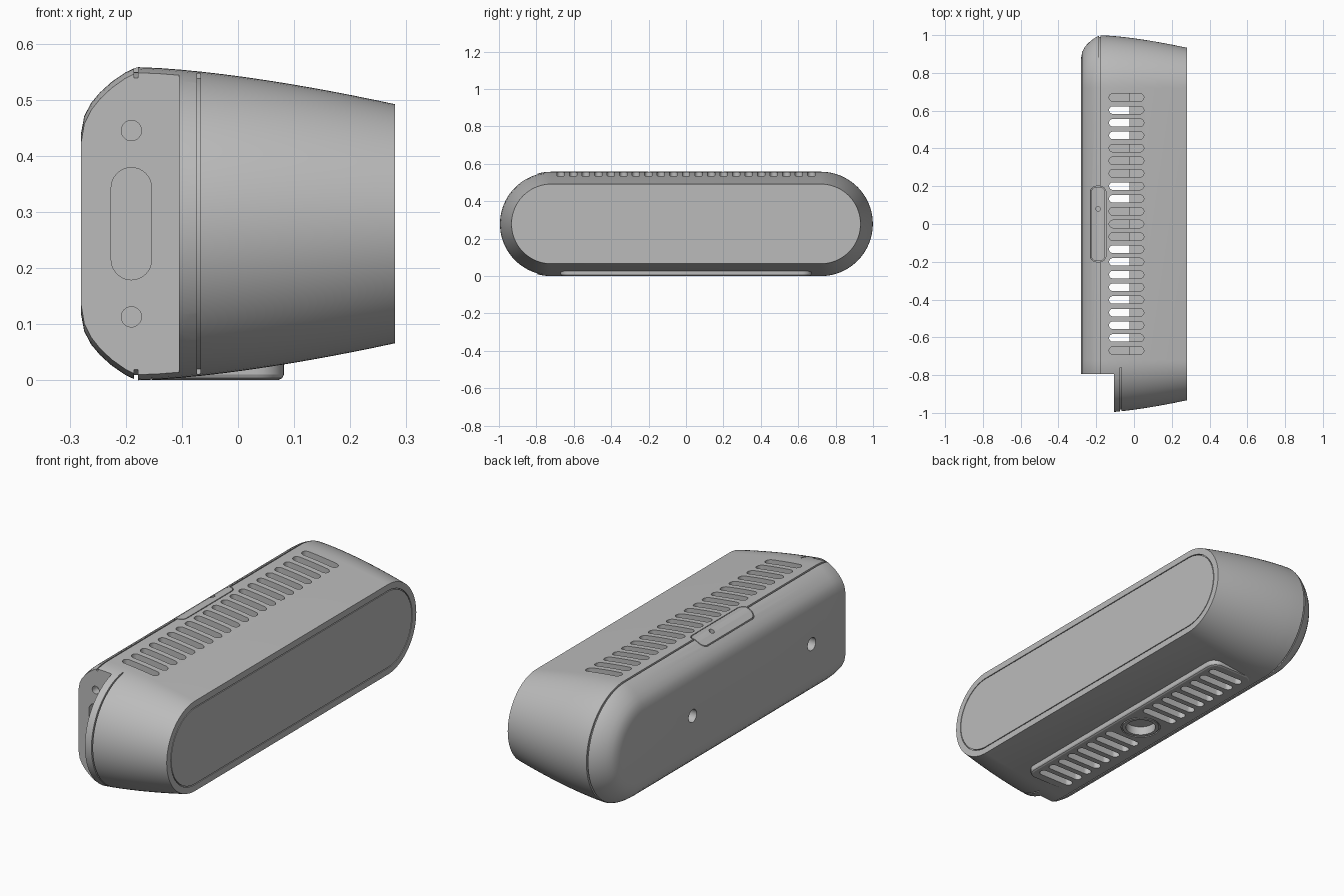
import bpy, bmesh, math
from mathutils import Matrix, Vector

if "Cube" in bpy.data.objects:
    bpy.data.objects.remove(bpy.data.objects["Cube"])

MID = 0.279        # height of the centre line
STRAIGHT = 0.72    # half length of the straight part

grey = bpy.data.materials.new("plain_grey")
grey.use_nodes = True
grey.diffuse_color = (0.5, 0.5, 0.5, 1)
grey.node_tree.nodes["Principled BSDF"].inputs["Base Color"].default_value = (0.5, 0.5, 0.5, 1)


def make(name, bm):
    bmesh.ops.recalc_face_normals(bm, faces=bm.faces)
    mesh = bpy.data.meshes.new(name)
    bm.to_mesh(mesh)
    bm.free()
    mesh.materials.append(grey)
    obj = bpy.data.objects.new(name, mesh)
    bpy.context.collection.objects.link(obj)
    return obj


def rounded(w, h, r, n=8):
    """Rounded rectangle outline, half sizes w and h, corner radius r."""
    pts = []
    for q, (sx, sy) in enumerate([(1, 1), (-1, 1), (-1, -1), (1, -1)]):
        for k in range(n + 1):
            a = math.pi / 2 * (q + k / n)
            p = (sx * (w - r) + r * math.cos(a), sy * (h - r) + r * math.sin(a))
            if not pts or math.dist(p, pts[-1]) > 1e-5:
                pts.append(p)
    if math.dist(pts[0], pts[-1]) < 1e-5:
        pts.pop()
    return pts


def bridge(bm, rings, closed):
    n = len(rings[0])
    pairs = list(zip(rings, rings[1:]))
    if closed:
        pairs.append((rings[-1], rings[0]))
    for a, b in pairs:
        for i in range(n):
            j = (i + 1) % n
            bm.faces.new((a[i], a[j], b[j], b[i]))
    if not closed:
        bm.faces.new(rings[0])
        bm.faces.new(rings[-1])


def loft(name, profile, closed=False, straight=STRAIGHT):
    """Stadium rings of (x, radius) joined along x."""
    bm = bmesh.new()
    rings = []
    for x, r in profile:
        outline = rounded(straight + r, r, r, 20)
        rings.append([bm.verts.new((x, y, MID + z)) for y, z in outline])
    bridge(bm, rings, closed)
    return make(name, bm)


def prism(bm, outline, centre, axis, lo, hi):
    """Extrude an outline along one axis; the other two follow in xyz order."""
    rings = []
    for d in (lo, hi):
        ring = []
        for u, v in outline:
            p = [u + centre[0], v + centre[1]]
            p.insert("xyz".index(axis), d)
            ring.append(bm.verts.new(p))
        rings.append(ring)
    bridge(bm, rings, False)


def box(name, lo, hi):
    bm = bmesh.new()
    size = Vector(hi) - Vector(lo)
    mid = (Vector(hi) + Vector(lo)) / 2
    bmesh.ops.create_cube(bm, size=1, matrix=Matrix.Translation(mid) @ Matrix.Diagonal((*size, 1)))
    return make(name, bm)


def solid(name, *prisms):
    bm = bmesh.new()
    for p in prisms:
        prism(bm, *p)
    return make(name, bm)


def boolean(obj, tool, op="DIFFERENCE"):
    mod = obj.modifiers.new("cut", "BOOLEAN")
    mod.operation, mod.object, mod.solver = op, tool, "EXACT"
    bpy.context.view_layer.update()
    result = bpy.data.meshes.new_from_object(obj.evaluated_get(bpy.context.evaluated_depsgraph_get()))
    obj.modifiers.clear()
    obj.data = result
    bpy.data.objects.remove(tool)


def disc(r):
    return rounded(r, r, r)


# Shell profile: rounded back edge, gentle taper to the front
back = [(-0.28, 0.16), (-0.274, 0.192), (-0.262, 0.215), (-0.246, 0.234),
        (-0.225, 0.253), (-0.2, 0.27), (-0.185, 0.277)]
seam = [(-0.185, 0.27), (-0.178, 0.27)]
front = [(-0.178 + 0.458 * t / 12, 0.279 - 0.066 * (t / 12) ** 1.5) for t in range(13)]
shell = loft("shell", back + seam + front)

# Bottom pad, with softened lower rim
bm = bmesh.new()
rings = []
for inset, z in ((0, 0.07), (0, 0.01), (0.003, 0.004), (0.01, 0.0005)):
    rings.append([bm.verts.new((x - 0.04, y, z)) for x, y in rounded(0.122 - inset, 0.67 - inset, 0.05 - inset)])
bridge(bm, rings, False)
boolean(shell, make("pad", bm), "UNION")

# Hollow inside and the connector recess at the front end
boolean(shell, box("cavity", (-0.17, -0.71, 0.05), (-0.025, 0.71, 0.51)))
boolean(shell, box("recess", (-0.5, -1.2, -1), (-0.105, -0.793, 1)))

# Vent slots, top and bottom
slot = rounded(0.092, 0.02, 0.02)
boolean(shell, solid("top_slots", *[(slot, (-0.04, i * 0.067), "z", 0.5, 0.7) for i in range(-10, 11)]))
boolean(shell, solid("bottom_slots", *[(slot, (-0.04, s * i * 0.067), "z", -0.1, 0.06)
                                       for i in range(2, 11) if i < 10 for s in (-1, 1)]))

# Mount hole, back holes and connector pockets
boolean(shell, solid("holes",
                     (disc(0.068), (-0.04, 0), "z", -0.1, 0.042),
                     (disc(0.03), (-0.54, MID), "x", -0.4, -0.2),
                     (disc(0.03), (0.35, MID), "x", -0.4, -0.2),
                     (disc(0.018), (-0.19, 0.445), "y", -0.9, -0.755),
                     (disc(0.018), (-0.19, 0.113), "y", -0.9, -0.755),
                     (rounded(0.036, 0.1, 0.036), (-0.19, 0.279), "y", -0.9, -0.755)))

# Ring groove around the mount hole
ring = solid("ring_groove", (disc(0.09), (-0.04, 0), "z", -0.1, 0.007))
boolean(ring, solid("ring_core", (disc(0.084), (-0.04, 0), "z", -0.2, 0.1)))
boolean(shell, ring)

# Front panel groove and the end cap seam
boolean(shell, loft("panel_groove", [(0.272, 0.179), (0.272, 0.183), (0.3, 0.183), (0.3, 0.179)], True))
end_seam = loft("end_seam", [(-0.073, 0.262), (-0.067, 0.262), (-0.067, 0.32), (-0.073, 0.32)], True)
boolean(end_seam, box("end_half", (-0.2, -1.5, -0.5), (0.1, -0.76, 1)), "INTERSECT")
boolean(shell, end_seam)

# Top latch, following the shell surface
latch_at = (-0.19, 0)
boolean(shell, solid("latch_pocket", (rounded(0.041, 0.2, 0.032), latch_at, "z", 0.515, 0.7)))
latch = loft("latch", back + front)
boolean(latch, solid("latch_shape", (rounded(0.037, 0.196, 0.028), latch_at, "z", 0.515, 0.7)), "INTERSECT")
boolean(latch, solid("latch_hole", (disc(0.012), (-0.19, 0.08), "z", 0.535, 0.7)))

# Module seen through the vents
module = box("inner_module", (-0.172, 0.22, 0.2), (-0.023, 0.44, 0.4))

# Smooth curved surfaces, keep edges crisp
bpy.ops.object.select_all(action="DESELECT")
for obj in (shell, latch, module):
    obj.select_set(True)
bpy.context.view_layer.objects.active = shell
bpy.ops.object.shade_smooth_by_angle(angle=math.radians(25))
